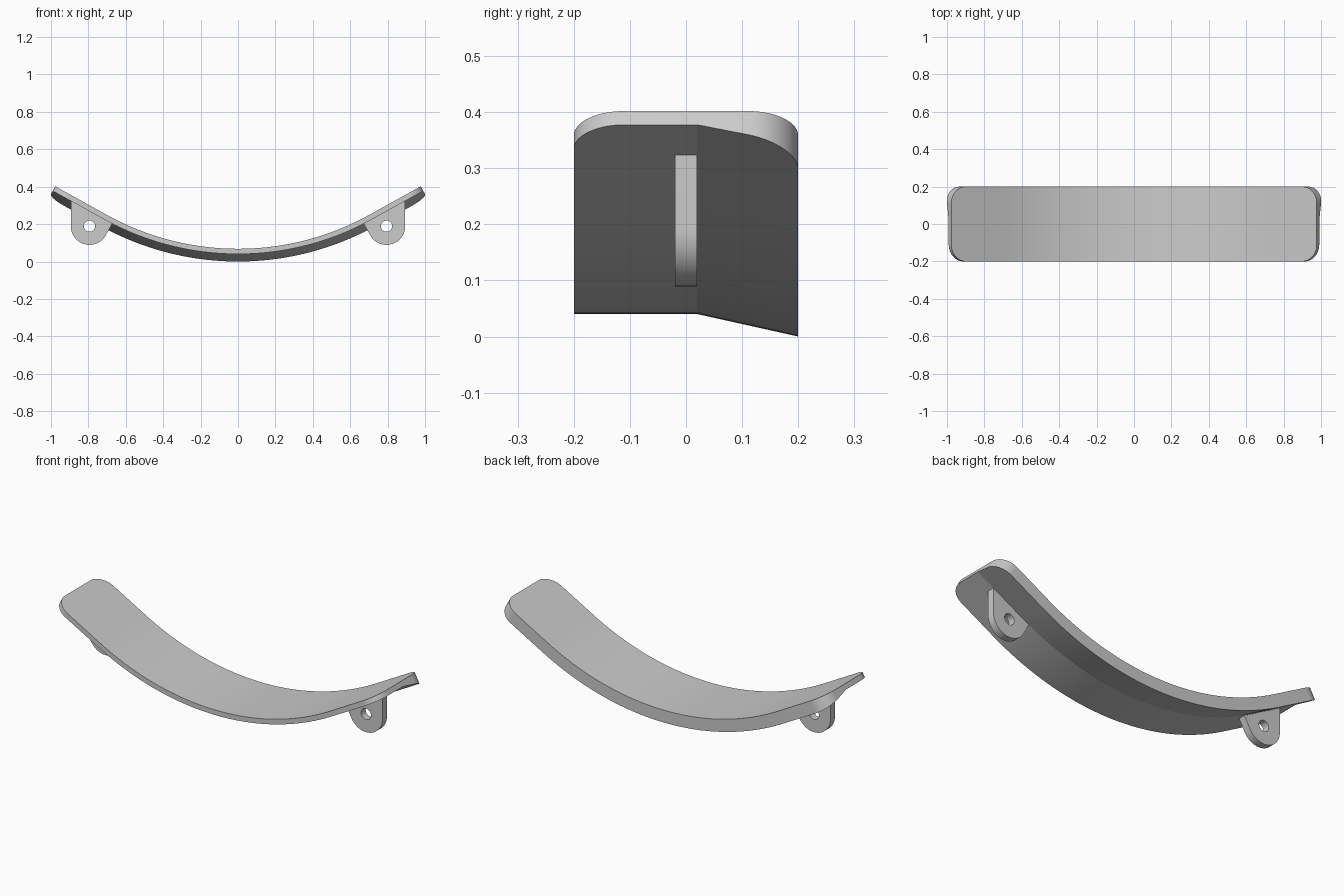
import bpy, bmesh, math
from mathutils import Vector

if "Cube" in bpy.data.objects:
    bpy.data.objects.remove(bpy.data.objects["Cube"])

grey = bpy.data.materials.new("plain_grey")
grey.use_nodes = True
colour = (0.6, 0.6, 0.6, 1)
grey.diffuse_color = colour
grey.node_tree.nodes["Principled BSDF"].inputs["Base Color"].default_value = colour

# Main dimensions of the bent strip
SLOPE = math.radians(29)        # angle of the straight ends
RADIUS = 1.449                  # bend radius of the upper surface
LOW = 0.068                     # upper surface height at the middle
END_X = 0.977
HALF_W, CORNER = 0.2, 0.09
THIN, THICK, RIDGE_Y = 0.028, 0.068, 0.02

ARC = RADIUS * SLOPE
LENGTH = ARC + (END_X - RADIUS * math.sin(SLOPE)) / math.cos(SLOPE)


def on_strip(s, y, depth):
    """Point at distance s along the bend, depth below the upper surface."""
    a = max(-SLOPE, min(SLOPE, s / RADIUS))
    rest = s - a * RADIUS
    x = RADIUS * math.sin(a) + rest * math.cos(a) + depth * math.sin(a)
    z = LOW + RADIUS * (1 - math.cos(a)) + rest * math.sin(a) - depth * math.cos(a)
    return Vector((x, y, z))


def thickness(y):
    t = max(0, (y - RIDGE_Y) / (HALF_W - RIDGE_Y))
    return THIN + (THICK - THIN) * t


def finish(obj, bm):
    bmesh.ops.remove_doubles(bm, verts=bm.verts, dist=0.0001)
    bmesh.ops.recalc_face_normals(bm, faces=bm.faces)
    bm.to_mesh(obj.data)
    bm.free()
    obj.data.materials.clear()
    obj.data.materials.append(grey)
    bpy.ops.object.select_all(action='DESELECT')
    obj.select_set(True)
    bpy.context.view_layer.objects.active = obj
    bpy.ops.object.shade_smooth_by_angle(angle=math.radians(10))


# Curved strip: wedge sections along the bend, narrowing at rounded corners
half = [(ARC * i / 24, HALF_W) for i in range(25)]
for i in range(15):
    a = math.pi / 2 * i / 14
    half.append((LENGTH - CORNER + CORNER * math.sin(a),
                 HALF_W - CORNER + CORNER * math.cos(a)))
stations = [(-s, w) for s, w in reversed(half[1:])] + half

bm = bmesh.new()
rings = []
for s, w in stations:
    section = [(-w, 0), (w, 0), (w, thickness(w)), (RIDGE_Y, THIN), (-w, THIN)]
    rings.append([bm.verts.new(on_strip(s, y, d)) for y, d in section])
for a, b in zip(rings, rings[1:]):
    for i in range(5):
        j = (i + 1) % 5
        bm.faces.new((a[i], a[j], b[j], b[i]))
bm.faces.new(rings[0])
bm.faces.new(rings[-1])
strip = bpy.data.objects.new("curved_strip", bpy.data.meshes.new("curved_strip"))
bpy.context.collection.objects.link(strip)
finish(strip, bm)

# Mounting lugs: rounded tabs with a pin hole under each end
PIN_X, PIN_Z, LUG_R, HOLE_R = 0.794, 0.189, 0.1, 0.03


def circle(radius, start, end, steps):
    return [(PIN_X + radius * math.cos(start + (end - start) * i / steps),
             PIN_Z + radius * math.sin(start + (end - start) * i / steps))
            for i in range(steps + 1)]


def add_lug(name, side):
    outline = circle(LUG_R, math.pi + SLOPE, 2 * math.pi, 28)
    outline += [(PIN_X + LUG_R, 0.34), (0.664, 0.217)]
    hole = circle(HOLE_R, 0, 2 * math.pi, 32)[:-1]
    curve = bpy.data.curves.new(name, 'CURVE')
    curve.dimensions = '2D'
    curve.fill_mode = 'BOTH'
    curve.extrude = 0.02
    for points in (outline, hole):
        spline = curve.splines.new('POLY')
        spline.points.add(len(points) - 1)
        for p, (x, z) in zip(spline.points, points):
            p.co = (side * x, z, 0, 1)
        spline.use_cyclic_u = True
    lug = bpy.data.objects.new(name, curve)
    lug.rotation_euler.x = math.pi / 2
    bpy.context.collection.objects.link(lug)
    bpy.ops.object.select_all(action='DESELECT')
    lug.select_set(True)
    bpy.context.view_layer.objects.active = lug
    bpy.ops.object.convert(target='MESH')
    lug = bpy.context.object
    bm = bmesh.new()
    bm.from_mesh(lug.data)
    finish(lug, bm)


add_lug("left_lug", 1)
add_lug("right_lug", -1)
